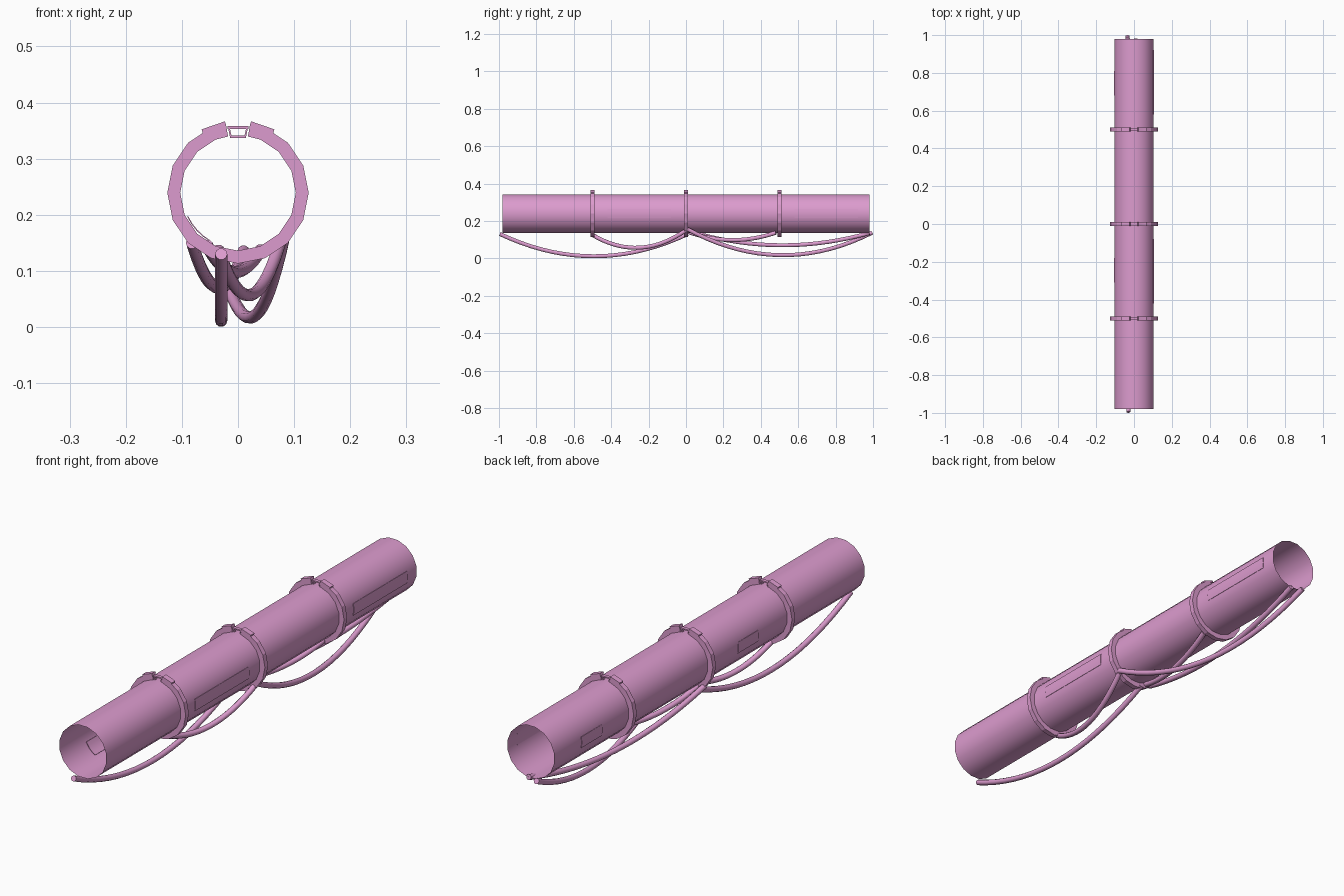
import bpy, bmesh, math
from mathutils import Vector

if "Cube" in bpy.data.objects:
    bpy.data.objects.remove(bpy.data.objects["Cube"])

CZ = 0.239          # height of the pipe axis
R = 0.105           # pipe radius
mat = bpy.data.materials.new("pink")
mat.diffuse_color = (0.72, 0.33, 0.62, 1)
mat.use_nodes = True
mat.node_tree.nodes["Principled BSDF"].inputs["Base Color"].default_value = mat.diffuse_color


def make(name, verts, faces, smooth=None):
    me = bpy.data.meshes.new(name)
    me.from_pydata(verts, [], faces)
    bm = bmesh.new()
    bm.from_mesh(me)
    bmesh.ops.recalc_face_normals(bm, faces=bm.faces)
    bm.to_mesh(me)
    bm.free()
    me.materials.append(mat)
    ob = bpy.data.objects.new(name, me)
    bpy.context.collection.objects.link(ob)
    if smooth:
        bpy.ops.object.select_all(action='DESELECT')
        ob.select_set(True)
        bpy.context.view_layer.objects.active = ob
        bpy.ops.object.shade_smooth_by_angle(angle=math.radians(smooth))
    return ob


def polar(deg, r, y):
    a = math.radians(deg)
    return (r * math.cos(a), y, CZ + r * math.sin(a))


def box(name, loc, size, tilt=0):
    bm = bmesh.new()
    bmesh.ops.create_cube(bm, size=1)
    me = bpy.data.meshes.new(name)
    bm.to_mesh(me)
    bm.free()
    me.materials.append(mat)
    ob = bpy.data.objects.new(name, me)
    ob.location, ob.scale = loc, size
    ob.rotation_euler = (0, math.radians(tilt), 0)
    bpy.context.collection.objects.link(ob)


# Open sixteen-sided pipe
n = 16
v = [polar(11.25 + 22.5 * i, R, y) for y in (-0.98, 0.98) for i in range(n)]
f = [(i, (i + 1) % n, n + (i + 1) % n, n + i) for i in range(n)]
make("pipe", v, f, 30)


# Split clamp band: four profile corners swept around the pipe
def clamp(y, w):
    angs = [100] + [112.5 + 22.5 * i for i in range(15)] + [440]
    v, f = [], []
    for k, a in enumerate(angs):
        s = 0.99 if k in (0, len(angs) - 1) else 1
        v += [polar(a, r * s, y + d) for r, d in
              ((0.103, -w), (0.126, -w), (0.126, w), (0.103, w))]
    for k in range(len(angs) - 1):
        for j in range(4):
            a, b = k * 4 + j, k * 4 + (j + 1) % 4
            f.append((a, b, b + 4, a + 4))
    m = len(v)
    f += [(0, 1, 2, 3), (m - 4, m - 3, m - 2, m - 1)]
    make("clamp_band", v, f)
    # Tab plates either side of the gap, joined by a small latch
    for s in (-1, 1):
        box("clamp_tab", (s * 0.043, y, 0.356), (0.044, w * 2.3, 0.007), s * 19)
        box("latch_side", (s * 0.0145, y, 0.347), (0.003, w * 1.2, 0.017), s * 12)
    box("latch_top", (0, y, 0.3555), (0.038, w * 1.4, 0.005))
    box("latch_base", (0, y, 0.339), (0.028, w * 1.2, 0.004))


for y in (-0.5, 0, 0.5):
    clamp(y, 0.010)


# Thin curved panels on the pipe wall
def panel(name, deg, half, y0, y1, r):
    steps = 4
    v, f = [], []
    for i in range(steps + 1):
        a = deg - half + 2 * half * i / steps
        v += [polar(a, r + dr, y) for dr, y in
              ((0, y0), (0.002, y0), (0.002, y1), (0, y1))]
    for i in range(steps):
        for j in range(4):
            a, b = i * 4 + j, i * 4 + (j + 1) % 4
            f.append((a, b, b + 4, a + 4))
    m = len(v)
    f += [(0, 1, 2, 3), (m - 4, m - 3, m - 2, m - 1)]
    make(name, v, f, 30)


for y0 in (-0.42, 0.58):
    panel("right_panel", 0, 13, y0, y0 + 0.34, 0.1045)
for y0 in (-0.31, 0.68):
    panel("left_panel", 180, 12, y0, y0 + 0.13, 0.1045)
panel("inner_panel", 222, 17, -0.83, -0.68, 0.098)


# Hanging cable: round tube along a parabola between two ends
def cable(p0, p1, low, r=0.011, seg=18, sides=10):
    p0, p1 = Vector(p0), Vector(p1)
    sag = (p0.z + p1.z) / 2 - low
    pts = []
    for i in range(seg + 1):
        t = i / seg
        p = p0.lerp(p1, t)
        p.z -= 4 * sag * t * (1 - t)
        pts.append(p)
    v, f = [], []
    for i, p in enumerate(pts):
        d = (pts[min(i + 1, seg)] - pts[max(i - 1, 0)]).normalized()
        side = d.cross(Vector((0, 0, 1))).normalized()
        up = side.cross(d)
        for j in range(sides):
            a = 2 * math.pi * j / sides
            v.append(p + r * (math.cos(a) * side + math.sin(a) * up))
    for i in range(seg):
        for j in range(sides):
            a, b = i * sides + j, i * sides + (j + 1) % sides
            f.append((a, b, b + sides, a + sides))
    f += [tuple(range(sides)), tuple(range(seg * sides, (seg + 1) * sides))]
    make("cable", v, f, 40)


cable((-0.03, -0.995, 0.130), (-0.03, 0.01, 0.130), 0.011)
cable((-0.03, -0.5, 0.125), (0.075, 0.0, 0.150), 0.057)
cable((0.082, 0.0, 0.160), (-0.035, 0.995, 0.137), 0.017)
cable((-0.082, 0.0, 0.150), (0.010, 0.98, 0.135), 0.070)
cable((-0.055, 0.0, 0.145), (0.040, 0.48, 0.137), 0.098)
